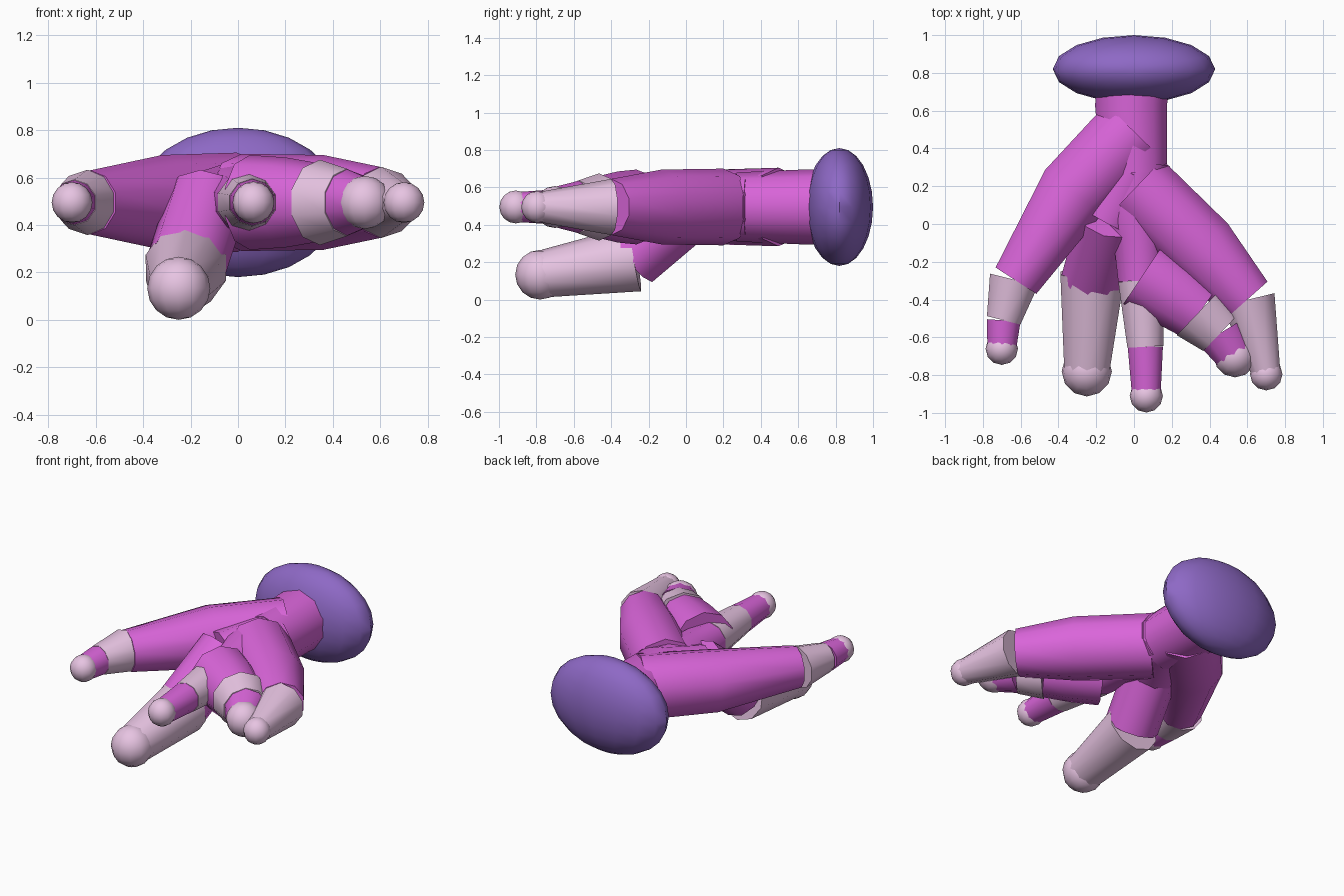
import bpy, bmesh, math
from mathutils import Vector

if "Cube" in bpy.data.objects:
    bpy.data.objects.remove(bpy.data.objects["Cube"])

def mat(name, c):
    m = bpy.data.materials.new(name)
    m.diffuse_color = (*c, 1)
    m.use_nodes = True
    m.node_tree.nodes["Principled BSDF"].inputs["Base Color"].default_value = m.diffuse_color
    return m

MAGENTA = mat("magenta", (0.70, 0.13, 0.70))
PALE = mat("pale_pink", (0.80, 0.55, 0.76))
PURPLE = mat("purple", (0.27, 0.14, 0.56))
Z = 0.495

def finish(bm, name, m):
    bmesh.ops.recalc_face_normals(bm, faces=bm.faces)
    me = bpy.data.meshes.new(name)
    bm.to_mesh(me)
    bm.free()
    me.materials.append(m)
    ob = bpy.data.objects.new(name, me)
    bpy.context.collection.objects.link(ob)
    for o in bpy.context.selected_objects:
        o.select_set(False)
    bpy.context.view_layer.objects.active = ob
    ob.select_set(True)
    bpy.ops.object.shade_smooth_by_angle(angle=math.radians(50))

def tube(name, pts, m, sides=10):
    """Capped tube through (x, y, z, radius) points."""
    bm = bmesh.new()
    P = [Vector(p[:3]) for p in pts]
    rings = []
    for k, p in enumerate(P):
        t = (P[min(k + 1, len(P) - 1)] - P[max(k - 1, 0)]).normalized()
        side = t.cross(Vector((0, 0, 1))).normalized()
        up = side.cross(t)
        ring = []
        for i in range(sides):
            a = 2 * math.pi * i / sides
            ring.append(bm.verts.new(p + pts[k][3] * (up * math.cos(a) + side * math.sin(a))))
        rings.append(ring)
    for a, b in zip(rings, rings[1:]):
        for i in range(sides):
            j = (i + 1) % sides
            bm.faces.new((a[i], a[j], b[j], b[i]))
    bm.faces.new(rings[0])
    bm.faces.new(rings[-1])
    finish(bm, name, m)

def ball(name, c, r, m, seg=16, rings=10):
    bm = bmesh.new()
    bmesh.ops.create_uvsphere(bm, u_segments=seg, v_segments=rings, radius=1)
    for v in bm.verts:
        v.co = Vector(c) + Vector(v.co[i] * r[i] for i in range(3))
    finish(bm, name, m)

def branch(name, limb, pale, band, tip):
    """Magenta limb, pale sleeve, optional magenta band, round pale tip."""
    tube(name + "_limb", limb, MAGENTA)
    tube(name + "_sleeve", pale, PALE)
    if band:
        tube(name + "_band", band, MAGENTA)
    ball(name + "_tip", tip[:3], (tip[3],) * 3, PALE, 12, 8)

# base pad and stem
ball("base_pad", (0, 0.82, Z), (0.43, 0.18, 0.315), PURPLE, 16, 12)
tube("stem", [(-0.01, 0.82, Z, 0.205), (-0.015, 0.62, Z, 0.2), (0.0, 0.27, Z, 0.185)], MAGENTA)

# left branch
branch("left",
       [(-0.005, 0.495, Z, 0.21), (-0.32, 0.17, Z, 0.2), (-0.625, -0.3, Z, 0.135)],
       [(-0.635, -0.295, Z, 0.138), (-0.69, -0.51, Z, 0.096)],
       [(-0.69, -0.51, Z, 0.094), (-0.70, -0.66, Z, 0.08)],
       (-0.70, -0.66, Z, 0.086))

# right branch
branch("right",
       [(0.015, 0.2, Z, 0.205), (0.36, -0.13, Z, 0.2), (0.60, -0.40, Z, 0.15)],
       [(0.605, -0.40, Z, 0.15), (0.70, -0.79, Z, 0.08)],
       None, (0.70, -0.795, Z, 0.086))

# centre branch
branch("centre",
       [(0.02, 0.33, Z, 0.18), (-0.01, 0.1, Z, 0.165), (0.025, -0.08, Z, 0.14), (0.035, -0.3, Z, 0.125)],
       [(0.04, -0.3, Z, 0.13), (0.06, -0.65, Z, 0.1)],
       [(0.06, -0.65, Z, 0.098), (0.065, -0.9, Z, 0.08)],
       (0.065, -0.91, Z, 0.088))

# short side branch off the centre
branch("side",
       [(0.05, -0.265, Z, 0.2), (0.2, -0.365, Z, 0.19), (0.345, -0.47, Z, 0.165)],
       [(0.345, -0.465, Z, 0.18), (0.46, -0.575, Z, 0.142)],
       [(0.46, -0.575, Z, 0.14), (0.535, -0.70, Z, 0.108)],
       (0.535, -0.70, Z, 0.112))

# drooping branch
tube("drooping_root", [(0.0, 0.28, Z, 0.18), (-0.14, 0.02, Z - 0.03, 0.165)], MAGENTA)
branch("drooping",
       [(-0.13, 0.04, 0.5, 0.17), (-0.22, -0.285, 0.225, 0.17)],
       [(-0.22, -0.27, 0.22, 0.178), (-0.25, -0.78, 0.135, 0.125)],
       None, (-0.25, -0.78, 0.133, 0.133))
